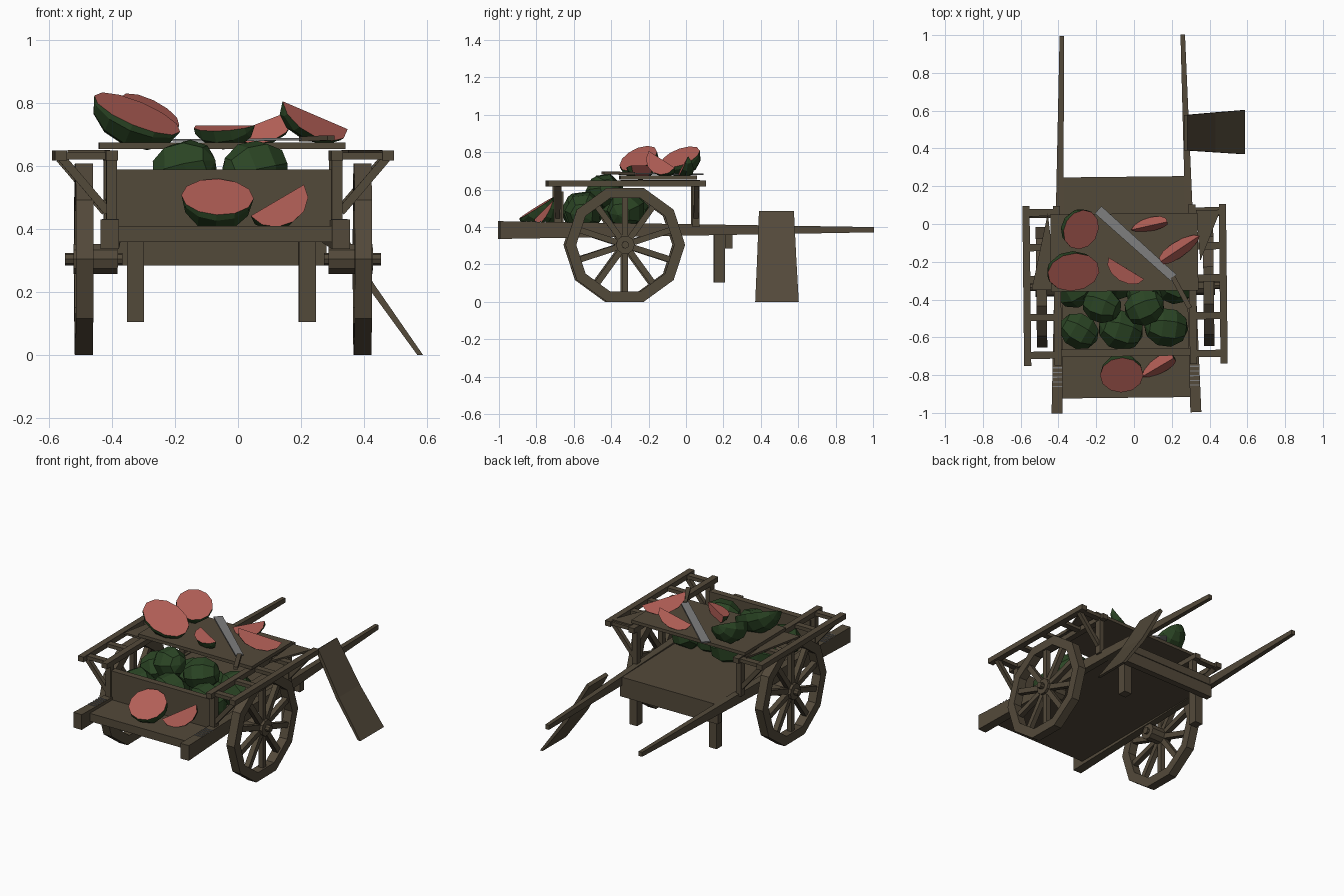
import bpy, bmesh, math, random
from mathutils import Vector, Matrix

if "Cube" in bpy.data.objects:
    bpy.data.objects.remove(bpy.data.objects["Cube"])

random.seed(4)


def material(name, r, g, b):
    m = bpy.data.materials.new(name)
    m.diffuse_color = (r, g, b, 1)
    m.use_nodes = True
    m.node_tree.nodes["Principled BSDF"].inputs["Base Color"].default_value = m.diffuse_color
    return m


WOOD = material("weathered wood", 0.086, 0.067, 0.042)
RIND = material("dark green rind", 0.024, 0.060, 0.018)
FLESH = material("red flesh", 0.45, 0.115, 0.095)
STEEL = material("grey steel", 0.21, 0.21, 0.21)

# the cart stands slightly off centre and slightly turned
CART = Matrix.Translation((-0.051, 0, 0)) @ Matrix.Rotation(0.011, 4, 'Z')
WORLD = Matrix.Identity(4)


def finish(name, bm, mats, matrix=WORLD):
    bmesh.ops.recalc_face_normals(bm, faces=bm.faces)
    me = bpy.data.meshes.new(name)
    bm.to_mesh(me)
    bm.free()
    for m in mats:
        me.materials.append(m)
    ob = bpy.data.objects.new(name, me)
    ob.matrix_world = matrix
    bpy.context.collection.objects.link(ob)
    return ob


def loft(bm, rings, closed=False):
    """Skin a list of equal point rings, capped unless closed."""
    vs = [[bm.verts.new(p) for p in r] for r in rings]
    n = len(vs[0])
    pairs = list(zip(vs, vs[1:])) + ([(vs[-1], vs[0])] if closed else [])
    for a, b in pairs:
        for i in range(n):
            bm.faces.new((a[i], a[(i + 1) % n], b[(i + 1) % n], b[i]))
    if not closed:
        bm.faces.new(vs[0])
        bm.faces.new(vs[-1])


def add_beam(bm, p0, p1, w0, h0, w1=None, h1=None):
    p0, p1 = Vector(p0), Vector(p1)
    w1, h1 = w1 or w0, h1 or h0
    d = (p1 - p0).normalized()
    side = d.cross(Vector((0, 0, 1)))
    side = side.normalized() if side.length > 0.01 else Vector((1, 0, 0))
    up = side.cross(d)
    loft(bm, [[p + side * w * sx / 2 + up * h * sz / 2
               for sx, sz in ((-1, -1), (1, -1), (1, 1), (-1, 1))]
              for p, w, h in ((p0, w0, h0), (p1, w1, h1))])


def beam(name, *args, mat=WOOD, matrix=CART):
    bm = bmesh.new()
    add_beam(bm, *args)
    return finish(name, bm, [mat], matrix)


def box(name, x0, x1, y0, y1, z0, z1, mat=WOOD, matrix=CART):
    x, z = (x0 + x1) / 2, (z0 + z1) / 2
    return beam(name, (x, y0, z), (x, y1, z), x1 - x0, z1 - z0, mat=mat, matrix=matrix)


def prism(name, pts, offset, matrix=CART):
    bm = bmesh.new()
    off = Vector(offset)
    loft(bm, [[Vector(p) for p in pts], [Vector(p) + off for p in pts]])
    return finish(name, bm, [WOOD], matrix)


# bed, front board, rear apron
box("bed_floor", -0.345, 0.345, -0.92, 0.25, 0.36, 0.41)
box("front_board", -0.35, 0.345, -0.70, -0.66, 0.41, 0.59)
box("rear_apron", -0.335, 0.335, 0.205, 0.245, 0.285, 0.365)


def circle(x, r, n, phase=0.0):
    return [(x, -0.33 + r * math.cos(phase + 2 * math.pi * i / n),
             0.305 + r * math.sin(phase + 2 * math.pi * i / n)) for i in range(n)]


for s, side in ((-1, "left"), (1, "right")):
    # tapering shaft that runs the full length
    beam(side + "_shaft", (s * 0.3675, -1, 0.384), (s * 0.32, 1, 0.386),
         0.058, 0.095, 0.024, 0.028)
    box(side + "_leg", s * 0.273 - 0.027, s * 0.273 + 0.027, 0.15, 0.205, 0.105, 0.37)
    # steel bands on the shaft end
    for i in range(5):
        y = -0.86 + i * 0.025
        box(side + "_shaft_band", s * 0.364 - 0.026, s * 0.364 + 0.026, y, y + 0.006, 0.425, 0.433, STEEL)

    # wheel: ten-sided rim, ten spokes, hub and axle stub
    xc = s * 0.4425
    a, b = xc - 0.0275, xc + 0.0275
    bm = bmesh.new()
    loft(bm, [circle(a, 0.32, 10), circle(b, 0.32, 10),
              circle(b, 0.262, 10), circle(a, 0.262, 10)], closed=True)
    finish(side + "_wheel_rim", bm, [WOOD], CART)
    bm = bmesh.new()
    for i in range(10):
        t = math.pi / 10 + i * math.pi / 5
        u = Vector((0, math.cos(t), math.sin(t)))
        c = Vector((xc, -0.33, 0.305))
        add_beam(bm, c + u * 0.03, c + u * 0.255, 0.032, 0.032)
    finish(side + "_wheel_spokes", bm, [WOOD], CART)
    bm = bmesh.new()
    loft(bm, [circle(s * 0.335, 0.05, 10), circle(s * 0.475, 0.05, 10)])
    loft(bm, [circle(s * 0.32, 0.02, 8), circle(s * 0.502, 0.02, 8)])
    finish(side + "_hub", bm, [WOOD], CART)

    # side rack: two rails, cross bars, posts and braces
    for nm, x in (("inner", 0.358), ("outer", 0.52)):
        box(side + "_" + nm + "_rail", s * x - 0.019, s * x + 0.019, -0.745, 0.10, 0.618, 0.65)
    for y in (-0.69, -0.49, -0.29, -0.12, 0.065):
        beam(side + "_rack_bar", (s * 0.36, y, 0.633), (s * 0.52, y, 0.633), 0.038, 0.022)
    for y in (-0.69, 0.05):
        beam(side + "_rack_post", (s * 0.358, y, 0.40), (s * 0.358, y, 0.63), 0.034, 0.038)
        beam(side + "_rack_brace", (s * 0.37, y, 0.455), (s * 0.515, y, 0.625), 0.026, 0.026)

# thin corner boards filling part of each rack
prism("left_corner_board", [(-0.405, 0.06, 0.64), (-0.495, -0.345, 0.64), (-0.36, -0.345, 0.64)], (0, 0, 0.012))
prism("right_corner_board", [(0.51, 0.07, 0.64), (0.40, -0.2, 0.64), (0.38, 0.07, 0.64)], (0, 0, 0.012))

# selling shelf across the rack
box("shelf", -0.392, 0.388, -0.355, 0.055, 0.655, 0.675)

# bent loose board leaning on the right shaft
bm = bmesh.new()
loft(bm, [[(x, y0, z), (x, y1, z), (x + 0.018, y1, z + dz), (x + 0.018, y0, z + dz)]
          for x, z, dz, y0, y1 in ((0.264, 0.475, 0.012, 0.39, 0.577), (0.413, 0.215, 0.012, 0.38, 0.59),
                                   (0.57, 0.0, 0.0, 0.37, 0.603))])
finish("leaning_board", bm, [WOOD])

# long knife on the shelf
beam("knife_blade", (-0.19, 0.075, 0.682), (0.21, -0.285, 0.686), 0.052, 0.008, 0.045, 0.008,
     mat=STEEL, matrix=WORLD)
beam("knife_handle", (0.205, -0.28, 0.686), (0.295, -0.445, 0.69), 0.026, 0.016, matrix=WORLD)


def melon_mesh(axis, d, r, length, segs=8, rings=6):
    """Faceted ellipsoid lengthened along its axis."""
    a = Vector(axis).normalized()
    d = Vector(d)
    d = (d - a * d.dot(a)).normalized()
    s = a.cross(d)
    bm = bmesh.new()
    bmesh.ops.create_uvsphere(bm, u_segments=segs, v_segments=rings, radius=1)
    rot = Matrix((s, d, a)).transposed().to_4x4()
    bmesh.ops.transform(bm, verts=bm.verts, matrix=rot @ Matrix.Diagonal((r, r, length, 1))
                        @ Matrix.Rotation(0.13, 4, 'Z'))
    return bm, a, d, s


def melon_piece(name, center, axis, d, half_angle, r, length):
    """Keep the part of a melon within half_angle of rind direction d."""
    bm, a, d, s = melon_mesh(axis, d, r, length, 10)
    h = math.radians(half_angle)
    for sign in ((1,) if half_angle == 90 else (1, -1)):
        n = s * sign * math.cos(h) - d * math.sin(h)
        bmesh.ops.bisect_plane(bm, geom=bm.verts[:] + bm.edges[:] + bm.faces[:], dist=1e-5,
                               plane_co=(0, 0, 0), plane_no=n, clear_outer=True)
        edges = [e for e in bm.edges if e.is_boundary]
        for f in bmesh.ops.holes_fill(bm, edges=edges, sides=0)["faces"]:
            f.material_index = 1
    finish(name, bm, [RIND, FLESH], Matrix.Translation(center))


# whole melons piled in the bed
for x, y, z, r in ((-0.07, -0.56, 0.485, 0.11), (0.17, -0.545, 0.485, 0.107), (-0.29, -0.565, 0.48, 0.097),
                   (-0.31, -0.34, 0.49, 0.103), (-0.09, -0.30, 0.485, 0.103), (0.06, -0.35, 0.485, 0.10),
                   (0.21, -0.32, 0.49, 0.103), (-0.17, -0.43, 0.592, 0.096), (0.055, -0.44, 0.588, 0.098)):
    t = random.uniform(-0.6, 0.6)
    bm = melon_mesh((math.cos(t), math.sin(t), random.uniform(-0.3, 0.3)), (0, 0.2, 1), r, r * 1.12, 7, 5)[0]
    finish("whole_melon", bm, [RIND], Matrix.Translation((x, y, z)))

# cut halves
melon_piece("half_melon_shelf_front", (-0.32, -0.255, 0.767), (0.9, 0, -0.38), (-0.4, 0.36, -0.85), 90, 0.112, 0.148)
melon_piece("half_melon_shelf_back", (-0.28, -0.03, 0.775), (0.1, 0.9, 0.3), (-0.42, 0.25, -0.85), 90, 0.108, 0.11)
melon_piece("half_melon_front", (-0.065, -0.80, 0.503), (1, 0, -0.05), (0, 0.53, -0.85), 90, 0.113, 0.115)

# cut wedges
melon_piece("wedge_right", (0.245, -0.13, 0.762), (0.21, 0.14, -0.09), (0.05, 0.05, -1), 30, 0.088, 0.132)
melon_piece("wedge_back", (0.08, -0.01, 0.742), (0.18, 0.04, 0.07), (0, 0.1, -1), 30, 0.075, 0.105)
melon_piece("wedge_middle", (-0.04, -0.235, 0.73), (0.18, -0.11, 0), (-0.3, -0.5, -0.75), 38, 0.078, 0.11)
melon_piece("wedge_front", (0.125, -0.76, 0.492), (0.17, 0.1, 0.10), (0.3, 0.25, -0.85), 30, 0.09, 0.11)
